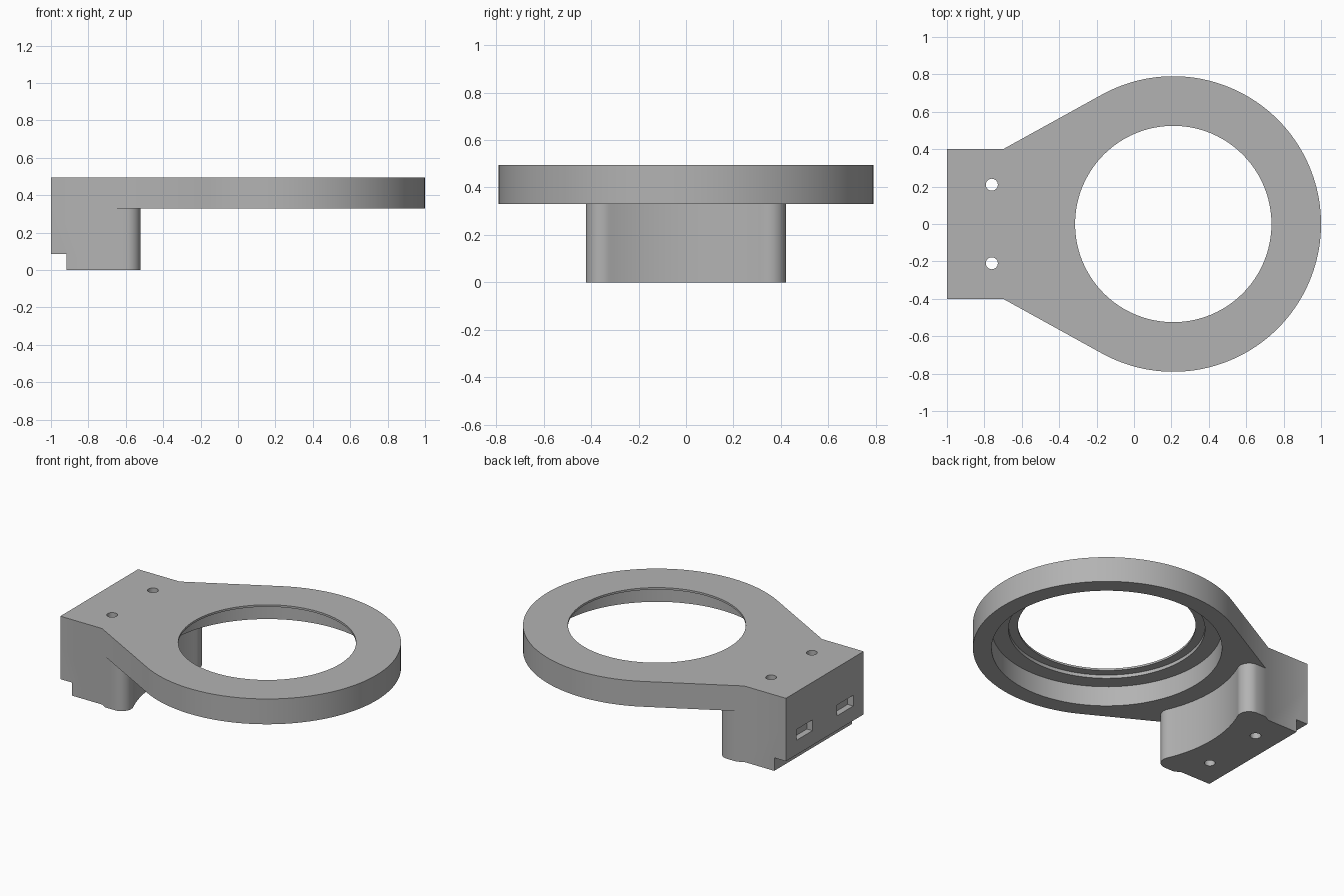
import bpy, bmesh
from math import sin, cos, pi, atan2, acos, hypot

if "Cube" in bpy.data.objects:
    bpy.data.objects.remove(bpy.data.objects["Cube"])

TOP, UNDER = 0.495, 0.33          # plate heights
CX, OUTER = 0.21, 0.79            # ring centre and outer radius
TAB, NECK = 0.40, -0.70           # tab half width, where the flare begins

grey = bpy.data.materials.new("plain_grey")
grey.use_nodes = True
colour = (0.45, 0.45, 0.45, 1)
grey.diffuse_color = colour
grey.node_tree.nodes["Principled BSDF"].inputs["Base Color"].default_value = colour


def arc(x, y, r, a0, a1, n):
    return [(x + r * cos(a0 + (a1 - a0) * i / n), y + r * sin(a0 + (a1 - a0) * i / n))
            for i in range(n + 1)]


def prism(name, outline, z0, z1):
    """Extrude a closed xy outline between two heights."""
    bm = bmesh.new()
    face = bm.faces.new([bm.verts.new((x, y, z0)) for x, y in outline])
    new = bmesh.ops.extrude_face_region(bm, geom=[face])["geom"]
    bmesh.ops.translate(bm, vec=(0, 0, z1 - z0),
                        verts=[v for v in new if isinstance(v, bmesh.types.BMVert)])
    bmesh.ops.recalc_face_normals(bm, faces=bm.faces)
    mesh = bpy.data.meshes.new(name)
    bm.to_mesh(mesh)
    bm.free()
    mesh.materials.append(grey)
    ob = bpy.data.objects.new(name, mesh)
    bpy.context.collection.objects.link(ob)
    return ob


def disc(name, x, y, r, z0, z1, n=96):
    return prism(name, arc(x, y, r, 0, 2 * pi, n)[:-1], z0, z1)


def box(name, x0, x1, y0, y1, z0, z1):
    return prism(name, [(x0, y0), (x1, y0), (x1, y1), (x0, y1)], z0, z1)


def combine(target, other, operation):
    """Apply a boolean and discard the helper."""
    other.hide_render = True
    mod = target.modifiers.new(operation.lower(), "BOOLEAN")
    mod.operation, mod.solver, mod.object = operation, "EXACT", other
    bpy.context.view_layer.objects.active = target
    bpy.ops.object.modifier_apply(modifier=mod.name)
    bpy.data.objects.remove(other)


def mirrored(half):
    """Complete an outline from its +y half."""
    return half + [(x, -y) for x, y in reversed(half) if abs(y) > 1e-5]


# Plate: square tab flaring tangentially into the ring
tangent = atan2(TAB, NECK - CX) - acos(OUTER / hypot(NECK - CX, TAB))
rim = arc(CX, 0, OUTER, tangent, 0, 64)
body = prism("ring_bracket", mirrored([(-1, TAB), (NECK, TAB)] + rim), UNDER, TOP)

# Mounting block: rounded wings and a concave face around the ring axis
fx, fy, fr = -0.592, 0.352, 0.07
slope = (rim[0][1] - TAB) / (rim[0][0] - NECK)
wing_y = fy + fr
wing = arc(fx, fy, fr, pi / 2, atan2(-fy, CX - fx), 16)
hollow = hypot(CX - fx, fy) - fr
inner = arc(CX, 0, hollow, atan2(fy, fx - CX), pi, 20)[1:]
half = [(-1, TAB), (NECK, TAB), (NECK + (wing_y - TAB) / slope, wing_y)] + wing + inner
block = prism("mounting_block", mirrored(half), 0, UNDER + 0.05)
combine(body, block, "UNION")

# Stepped opening: wide bore, shallow groove, thin top lip
for r, z1 in ((0.68, 0.46), (0.58, 0.482), (0.525, 0.6)):
    combine(body, disc("bore_cutter", CX, 0, r, 0.2, z1), "DIFFERENCE")

# Step along the lower rear edge
combine(body, box("step_cutter", -1.1, -0.916, -1, 1, -0.1, 0.085), "DIFFERENCE")

# Screw holes and the rear pockets in line with them
for y in (-0.21, 0.21):
    combine(body, disc("screw_cutter", -0.76, y, 0.032, -0.1, 0.6, 32), "DIFFERENCE")
    combine(body, box("pocket_cutter", -1.1, -0.96, y - 0.083, y + 0.083, 0.18, 0.25),
            "DIFFERENCE")

bpy.ops.object.select_all(action="DESELECT")
body.select_set(True)
bpy.context.view_layer.objects.active = body
bpy.ops.object.shade_smooth_by_angle(angle=pi / 6)
